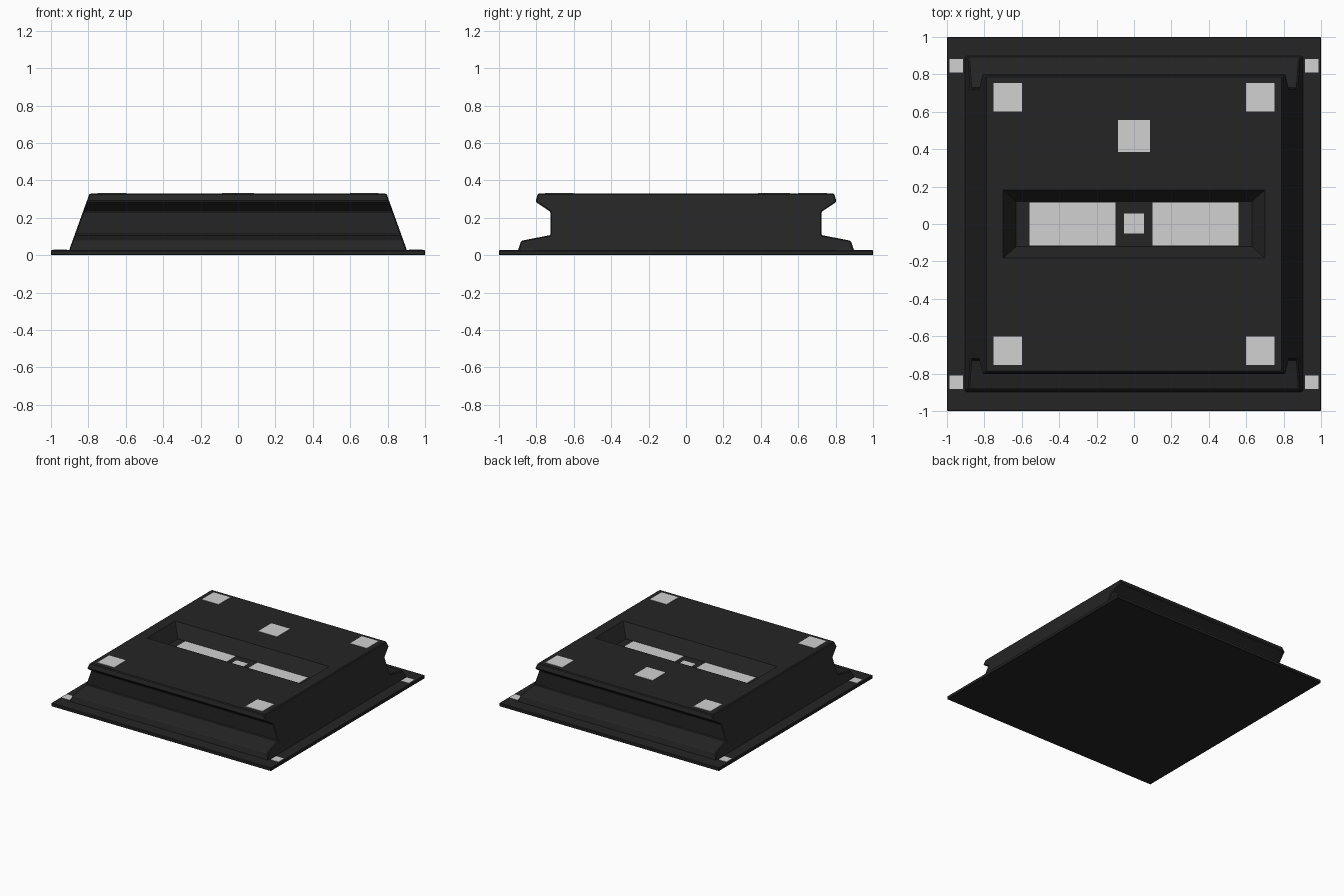
import bpy
import bmesh

if "Cube" in bpy.data.objects:
    bpy.data.objects.remove(bpy.data.objects["Cube"], do_unlink=True)


def make_material(name, colour):
    mat = bpy.data.materials.new(name)
    mat.use_nodes = True
    mat.diffuse_color = (*colour, 1)
    mat.node_tree.nodes["Principled BSDF"].inputs["Base Color"].default_value = (*colour, 1)
    return mat


charcoal = make_material("charcoal", (0.018, 0.018, 0.018))
pale_grey = make_material("pale grey", (0.64, 0.64, 0.64))


def add_mesh(name, bm, mat):
    bmesh.ops.recalc_face_normals(bm, faces=bm.faces)
    mesh = bpy.data.meshes.new(name)
    bm.to_mesh(mesh)
    bm.free()
    mesh.materials.append(mat)
    obj = bpy.data.objects.new(name, mesh)
    bpy.context.collection.objects.link(obj)
    return obj


def loft(name, loops, mat):
    """Closed solid through loops with equal point counts, capped at both ends."""
    bm = bmesh.new()
    rings = [[bm.verts.new(p) for p in loop] for loop in loops]
    for a, b in zip(rings, rings[1:]):
        for i in range(len(a)):
            j = (i + 1) % len(a)
            bm.faces.new((a[i], a[j], b[j], b[i]))
    bm.faces.new(rings[0])
    bm.faces.new(rings[-1])
    return add_mesh(name, bm, mat)


def rect(x0, x1, y0, y1, z):
    return [(x0, y0, z), (x1, y0, z), (x1, y1, z), (x0, y1, z)]


def bevel(obj, width):
    mod = obj.modifiers.new("soft_edges", "BEVEL")
    mod.width = width
    mod.segments = 1
    mod.limit_method = "ANGLE"


# Thin square foot plate
plate_top = 0.027
plate = loft("base_plate", [rect(-1, 1, -1, 1, z) for z in (0, plate_top)], charcoal)
bevel(plate, 0.004)

# Body: grooved side profile between two sloping ends
half = [(0.90, 0.02), (0.882, 0.077), (0.724, 0.108),
        (0.724, 0.232), (0.805, 0.286), (0.792, 0.33)]
profile = half + [(-y, z) for y, z in reversed(half)]
body_top = 0.33


def end_x(z):
    return 0.903 - 0.36 * (z - plate_top)


body = loft("body", [[(s * end_x(z), y, z) for y, z in profile] for s in (-1, 1)], charcoal)
bevel(body, 0.006)

# Long tapered recess in the top
floor = 0.225
cutter = loft("recess_cutter", [rect(-0.63, 0.63, -0.12, 0.12, floor),
                                rect(-0.70, 0.70, -0.183, 0.183, body_top),
                                rect(-0.70, 0.70, -0.183, 0.183, body_top + 0.1)], charcoal)
cutter.hide_render = True
cut = body.modifiers.new("recess", "BOOLEAN")
cut.operation = "DIFFERENCE"
cut.solver = "EXACT"
cut.object = cutter
bpy.context.view_layer.objects.active = body
for mod in list(body.modifiers):
    bpy.ops.object.modifier_apply(modifier=mod.name)
bpy.data.objects.remove(cutter, do_unlink=True)


# Pale contact pads
def pad(name, cx, cy, w, d, z):
    loft(name, [rect(cx - w / 2, cx + w / 2, cy - d / 2, cy + d / 2, h)
                for h in (z - 0.002, z + 0.003)], pale_grey)


for side, sx in (("right", -1), ("left", 1)):
    for end, sy in (("front", -1), ("back", 1)):
        pad(f"top_pad_{end}_{side}", sx * 0.674, sy * 0.678, 0.153, 0.153, body_top)
        pad(f"plate_pad_{end}_{side}", sx * 0.95, sy * 0.847, 0.073, 0.073, plate_top)
    pad(f"recess_pad_{side}", sx * 0.328, 0, 0.46, 0.23, floor)

pad("recess_pad_middle", 0, 0.003, 0.107, 0.107, floor)
pad("top_pad_back_middle", 0, 0.47, 0.17, 0.17, body_top)
